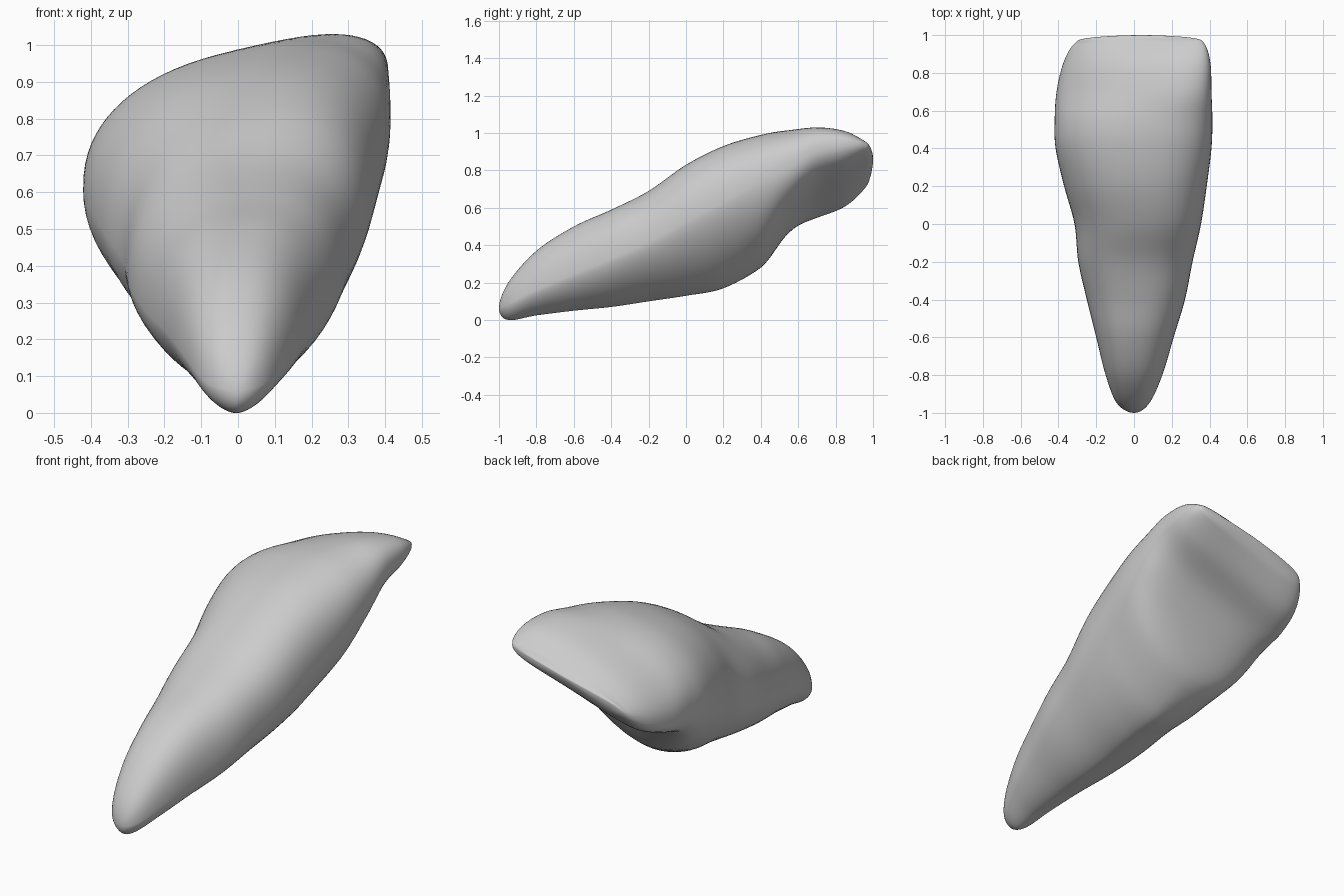
import bpy
import bmesh
import math

if "Cube" in bpy.data.objects:
    bpy.data.objects.remove(bpy.data.objects["Cube"])

SIDES = 72       # vertices around each cross-section
STEPS = 7        # rings between neighbouring key sections
TOP_POWER = 2.4  # boxy upper half

# Key sections from root tip to biting edge:
# y, x right side, x left side, mid height, roll, top, bottom
SECTIONS = [
    (-1, 0, 0, .06, 0, .06, .06),
    (-.95, -.09, .08, .085, 0, .2, 0),
    (-.8, -.15, .15, .16, 0, .37, .025),
    (-.6, -.2, .21, .235, .01, .5, .05),
    (-.4, -.25, .27, .3, .025, .59, .07),
    (-.2, -.295, .31, .38, .035, .69, .1),
    (0, -.315, .355, .47, .055, .83, .13),
    (.2, -.37, .385, .565, .065, .93, .17),
    (.4, -.415, .41, .66, .08, .99, .28),
    (.55, -.42, .415, .715, .1, 1.015, .43),
    (.7, -.41, .41, .76, .14, 1.03, .52),
    (.85, -.375, .405, .795, .135, 1.01, .59),
    (.95, -.32, .375, .83, .105, .96, .69),
    (.985, -.24, .31, .85, .07, .925, .76),
    (1, .04, .04, .86, 0, .86, .86),
]


def ramp(y, start, end):
    """Smooth step from 0 to 1 along the tooth."""
    t = min(1, max(0, (y - start) / (end - start)))
    return t * t * (3 - 2 * t)


def low_power(y):
    """Keel-like underside on the root, rounder on the crown."""
    return 1.65 + .45 * ramp(y, .2, .6)


def bulge_height(extent, roll, power):
    """Height of a rolled superellipse half that reaches the given extent."""
    q = power / (power - 1)
    return max(0, extent ** q - roll ** q) ** (1 / q)


def key_section(y, x0, x1, mid, roll, top, bottom):
    """Turn the extents into centre, half width, roll and bulge heights."""
    up = bulge_height(top - mid, roll, TOP_POWER)
    down = bulge_height(mid - bottom, roll, low_power(y))
    return y, (x0 + x1) / 2, mid, (x1 - x0) / 2, roll, up, down


def reflected(key):
    """Mirror a section through the pole so the end closes in a round cap."""
    return key[:3] + tuple(-v for v in key[3:])


def spline(a, b, c, d, t):
    return (b + t * (c - a) / 2 + t * t * (a - 2.5 * b + 2 * c - d / 2)
            + t ** 3 * (1.5 * (b - c) + (d - a) / 2))


def ring_points(y, cx, mid, width, roll, up, down):
    """Rolled section, hollowed underneath towards the biting edge."""
    hollow = .38 * ramp(y, .4, .7)
    for i in range(SIDES):
        angle = math.tau * i / SIDES
        c, s = math.cos(angle), math.sin(angle)
        power = 2 / (TOP_POWER if s > 0 else low_power(y))
        side = math.copysign(abs(c) ** power, c)
        rise = abs(s) ** power
        bulge = up * rise if s > 0 else -down * rise * (1 - hollow * rise * rise)
        yield cx + width * side, y, mid + roll * side + bulge


# Smooth lofted tooth body
keys = [key_section(*row) for row in SECTIONS]
padded = [reflected(keys[1])] + keys + [reflected(keys[-2])]
bm = bmesh.new()
rings = []
for n in range(len(keys) - 1):
    for step in range(STEPS):
        if n == 0 and step == 0:
            continue
        values = [spline(*four, step / STEPS) for four in zip(*padded[n:n + 4])]
        rings.append([bm.verts.new(p) for p in ring_points(*values)])
for lower, upper in zip(rings, rings[1:]):
    for i in range(SIDES):
        j = (i + 1) % SIDES
        bm.faces.new((lower[i], lower[j], upper[j], upper[i]))

# Close the root tip and the biting edge
for key, ring in ((keys[0], rings[0]), (keys[-1], rings[-1])):
    pole = bm.verts.new((key[1], key[0], key[2]))
    for i in range(SIDES):
        bm.faces.new((pole, ring[i], ring[(i + 1) % SIDES]))
bmesh.ops.recalc_face_normals(bm, faces=bm.faces)
for face in bm.faces:
    face.smooth = True

mesh = bpy.data.meshes.new("tooth")
bm.to_mesh(mesh)
bm.free()
tooth = bpy.data.objects.new("tooth", mesh)
bpy.context.collection.objects.link(tooth)

# Plain light grey
grey = bpy.data.materials.new("light_grey")
grey.use_nodes = True
colour = (.6, .6, .6, 1)
grey.diffuse_color = colour
grey.node_tree.nodes["Principled BSDF"].inputs["Base Color"].default_value = colour
mesh.materials.append(grey)
